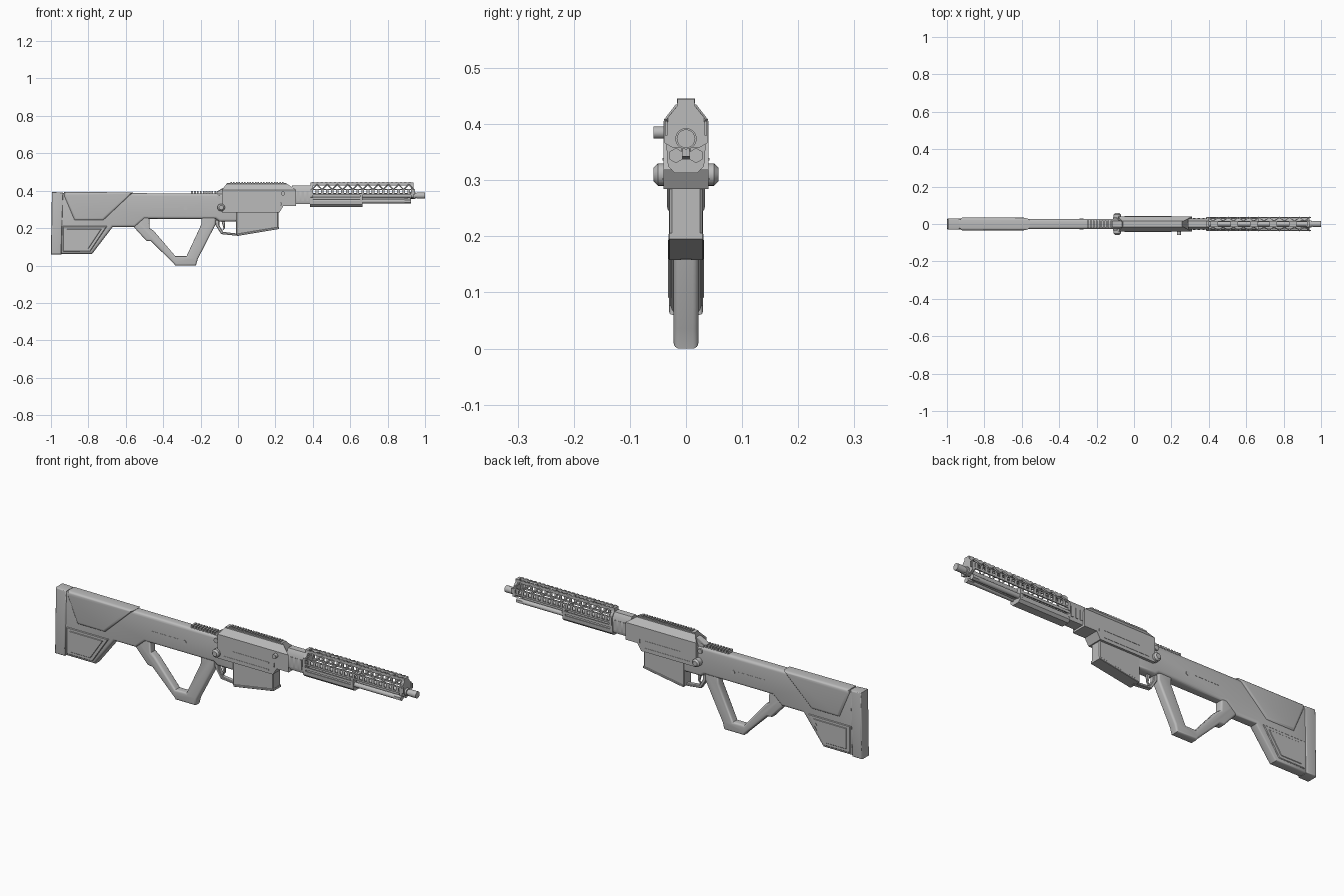
import bpy, bmesh, math
from mathutils import Vector, Matrix

if "Cube" in bpy.data.objects:
    bpy.data.objects.remove(bpy.data.objects["Cube"])

grey = bpy.data.materials.new("satin grey")
grey.use_nodes = True
grey.diffuse_color = (0.5, 0.5, 0.5, 1)
grey.node_tree.nodes["Principled BSDF"].inputs["Base Color"].default_value = (0.5, 0.5, 0.5, 1)


def finish(name, bm):
    bmesh.ops.recalc_face_normals(bm, faces=bm.faces)
    mesh = bpy.data.meshes.new(name)
    bm.to_mesh(mesh)
    bm.free()
    mesh.materials.append(grey)
    ob = bpy.data.objects.new(name, mesh)
    bpy.context.collection.objects.link(ob)
    bpy.ops.object.select_all(action='DESELECT')
    ob.select_set(True)
    bpy.context.view_layer.objects.active = ob
    bpy.ops.object.shade_smooth_by_angle(angle=math.radians(35))
    return ob


def plate(name, outline, half, bevel=0.004, segments=1, y=0):
    """Side outline (x, z) extruded across the width, with its rims bevelled."""
    bm = bmesh.new()
    rings = [[bm.verts.new((x, y + s * half, z)) for x, z in outline] for s in (-1, 1)]
    caps = [bm.faces.new(r) for r in rings]
    n = len(outline)
    for i in range(n):
        j = (i + 1) % n
        bm.faces.new((rings[0][i], rings[0][j], rings[1][j], rings[1][i]))
    bmesh.ops.recalc_face_normals(bm, faces=bm.faces)
    if bevel:
        rim = list({e for f in caps for e in f.edges})
        bmesh.ops.bevel(bm, geom=rim, offset=bevel, segments=segments, profile=0.5,
                        affect='EDGES', clamp_overlap=True)
    return finish(name, bm)


def prism(name, half_profile, x0, x1):
    """Mirrored cross-section (y, z) run along x; the ends may depend on height."""
    section = half_profile + [(-y, z) for y, z in reversed(half_profile)]
    bm = bmesh.new()
    rings = [[bm.verts.new((end(z), y, z)) for y, z in section] for end in (x0, x1)]
    for r in rings:
        bm.faces.new(r)
    n = len(section)
    for i in range(n):
        j = (i + 1) % n
        bm.faces.new((rings[0][i], rings[0][j], rings[1][j], rings[1][i]))
    return finish(name, bm)


def rod(name, p, q, r, r2=None, sides=20):
    p, q = Vector(p), Vector(q)
    bm = bmesh.new()
    turn = (q - p).to_track_quat('Z', 'Y').to_matrix().to_4x4()
    bmesh.ops.create_cone(bm, cap_ends=True, segments=sides, radius1=r,
                          radius2=r if r2 is None else r2, depth=(q - p).length,
                          matrix=Matrix.Translation((p + q) / 2) @ turn)
    return finish(name, bm)


def add_box(bm, lo, hi):
    lo, hi = Vector(lo), Vector(hi)
    bmesh.ops.create_cube(bm, size=1, matrix=Matrix.Translation((lo + hi) / 2)
                          @ Matrix.Diagonal((*(hi - lo), 1)))


def add_bar(bm, p, q, t):
    p, q = Vector(p), Vector(q)
    turn = (q - p).to_track_quat('Z', 'Y').to_matrix().to_4x4()
    bmesh.ops.create_cube(bm, size=1, matrix=Matrix.Translation((p + q) / 2) @ turn
                          @ Matrix.Diagonal((t, t, (q - p).length, 1)))


def boxes(name, pairs):
    bm = bmesh.new()
    for lo, hi in pairs:
        add_box(bm, lo, hi)
    return finish(name, bm)


# Stock and rear body
plate("stock_body", [(-.95, .062), (-.78, .062), (-.67, .206), (-.55, .206), (-.5, .25),
                     (-.12, .25), (-.1, .235), (.01, .235), (.01, .37), (-.08, .385), (-.95, .388)],
      .027, .014, 4)
plate("butt_pad", [(-1, .06), (-.945, .06), (-.935, .39), (-.995, .393)], .03, .006, 3)
plate("cheek_panel", [(-.93, .393), (-.56, .391), (-.72, .24), (-.875, .24), (-.93, .37)], .034, .014, 4)
plate("lower_stock_panel", [(-.935, .075), (-.79, .075), (-.7, .21), (-.935, .21)], .0305, .003)
plate("lower_stock_inset", [(-.915, .09), (-.80, .09), (-.73, .195), (-.915, .195)], .0325, .002)

# Grip loop, open at the top where it enters the body
plate("grip_loop", [(-.57, .22), (-.49, .132), (-.465, .13), (-.345, .012), (-.335, 0), (-.225, 0),
                    (-.215, .035), (-.12, .22), (-.12, .27), (-.195, .27), (-.195, .222), (-.275, .05),
                    (-.335, .05), (-.45, .185), (-.472, .2), (-.475, .27), (-.57, .27)], .022, .01, 4)

# Trigger and guard
plate("trigger_guard", [(-.125, .245), (-.12, .215), (-.09, .168), (.005, .158), (.005, .17),
                        (-.08, .18), (-.1, .215), (-.1, .245)], .012, .003)
plate("trigger", [(-.09, .245), (-.078, .2), (-.085, .183), (-.07, .2), (-.068, .245)], .006, .002)

# Magazine
plate("magazine", [(-.01, .163), (.03, .165), (.216, .2), (.216, .292), (-.01, .292)], .029, .004)
plate("magazine_base", [(-.005, .158), (.218, .195), (.218, .206), (-.005, .169)], .031, .002)

# Receiver with chamfered roof
def ramp(low, high):
    return lambda z: low + (high - low) * max(0, min(1, (z - .405) / .04))

prism("receiver", [(.04, .284), (.04, .405), (.016, .435), (.016, .441)], ramp(-.085, -.055),
      lambda z: .22 if z < .3 else .24)
prism("receiver_front", [(.04, .318), (.04, .405), (.016, .435), (.016, .441)],
      lambda z: .23, ramp(.31, .25))
plate("receiver_chin", [(.21, .284), (.222, .284), (.245, .322), (.21, .322)], .04, 0)
prism("receiver_neck", [(.026, .328), (.03, .34), (.03, .405), (.016, .428)],
      lambda z: .29, lambda z: .4)
boxes("neck_ribs", [((.315 + i * .025, -.033, .345), (.328 + i * .025, .033, .395)) for i in range(3)])
boxes("receiver_rail", [((-.04 + i * .0145, -.013, .438), (-.032 + i * .0145, .013, .446))
                        for i in range(20)])

# Receiver side details
for s, side in ((-1, "right"), (1, "left")):
    rod(side + "_pivot_boss", (-.09, s * .02, .31), (-.09, s * .05, .31), .02)
    rod(side + "_pivot_cap", (-.09, s * .05, .31), (-.09, s * .058, .31), .02, .012)
    rod(side + "_body_pin", (-.28, s * .02, .307), (-.28, s * .029, .307), .011)
    rod(side + "_upper_pin", (-.1, s * .02, .365), (-.1, s * .034, .365), .012)
    boxes(side + "_side_strip", [((-.46, s * .027 - .001, .311), (-.31, s * .027 + .001, .315)),
                                 ((0, s * .04 - .0015, .335), (.2, s * .04 + .0015, .34)),
                                 ((-.05, s * .04 - .0015, .3), (.2, s * .04 + .0015, .304))])
rod("side_knob", (.24, -.036, .385), (.24, -.058, .385), .011)

# Ribbed rear sight base
boxes("rear_ribs", [((-.25 + i * .0155, -.018, .375), (-.241 + i * .0155, .018, .398)) for i in range(10)])
plate("rear_block", [(-.115, .37), (-.07, .37), (-.06, .42), (-.08, .415), (-.115, .395)], .02, .003)

# Barrel and paired under-tubes
rod("barrel", (.36, 0, .374), (.96, 0, .374), .013)
rod("muzzle_ring", (.955, 0, .374), (1, 0, .374), .0165)
rod("barrel_collar", (.92, 0, .374), (.948, 0, .374), .019)
for s, side in ((-1, "right"), (1, "left")):
    rod(side + "_under_tube", (.38, s * .018, .344), (.915, s * .018, .344), .0115)
    rod(side + "_tube_cap", (.89, s * .018, .344), (.925, s * .018, .344), .0135, sides=6)
plate("tube_web", [(.38, .33), (.905, .342), (.905, .37), (.38, .37)], .008, .002)

# Lower handguard cover
prism("lower_cover", [(.02, .313), (.032, .325), (.034, .345), (.028, .345)],
      lambda z: .385, lambda z: .665)
boxes("lower_cover_rails", [((.385, s * .032 - .003, .353), (.665, s * .032 + .003, .366)) for s in (-1, 1)])
boxes("cover_ends", [((x, -.034, .335), (x + .014, .034, .385)) for x in (.385, .651)])

# Lattice handguard
for x, name in ((.387, "rear"), (.925, "front")):
    prism(name + "_handguard_plate", [(.024, .358), (.038, .366), (.038, .405), (.016, .432), (.015, .445)],
          lambda z, x=x: x, lambda z, x=x: x + .014)
bm = bmesh.new()
pitch, start = .0545, .395
for s in (-1, 1):
    for y, z, w, h in ((.035, .406, .003, .003), (.035, .381, .003, .004), (.013, .436, .003, .007)):
        add_box(bm, (.39, s * y - w, z - h), (.935, s * y + w, z + h))
    for i in range(10):
        x = start + i * pitch
        top = (x + pitch / 2, s * .015, .433)
        add_bar(bm, (x, s * .036, .406), top, .0055)
        add_bar(bm, top, (x + pitch, s * .036, .406), .0055)
    for i in range(21):
        x = start + i * pitch / 2
        add_box(bm, (x - .007, s * .035 - .002, .38), (x + .007, s * .035 + .002, .406))
finish("handguard_lattice", bm)
boxes("handguard_top_ties", [((.41 + i * .105, -.014, .43), (.45 + i * .105, .014, .441)) for i in range(5)])
boxes("handguard_rail_teeth", [((.395 + i * .0235, s * .013 - .003, .441), (.407 + i * .0235, s * .013 + .003, .446))
                               for i in range(23) for s in (-1, 1)])
